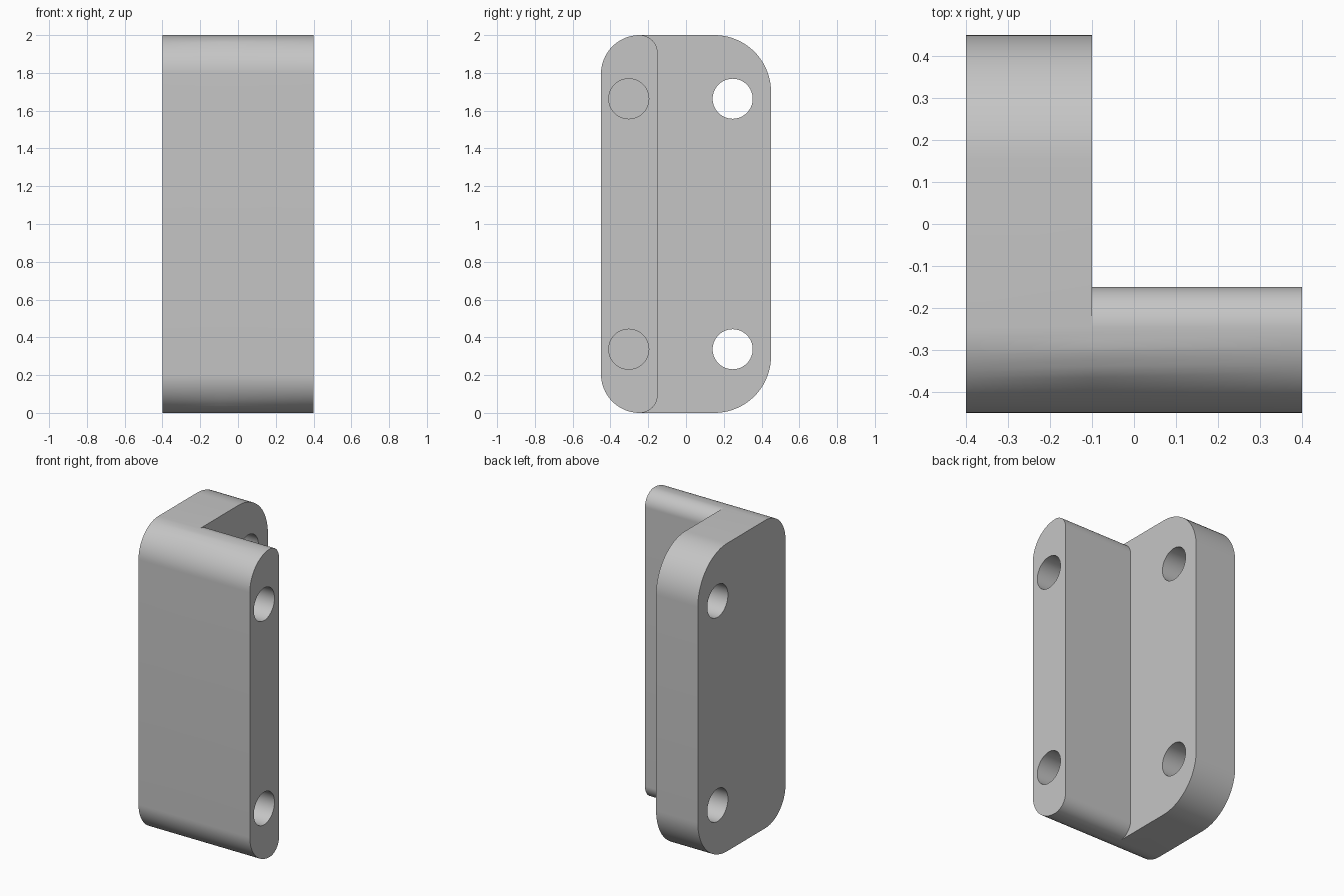
import bpy, bmesh
from math import pi, sin, cos

cube = bpy.data.objects.get("Cube")
if cube:
    bpy.data.objects.remove(cube, do_unlink=True)

HEIGHT = 2.0
X_LEFT, X_STEP, X_RIGHT = -0.4, -0.1, 0.4
Y_FRONT, Y_BAR, Y_BACK = -0.45, -0.15, 0.45
R_FRONT, R_BAR, R_BACK = 0.205, 0.095, 0.3
HOLE_R, HOLE_INSET, BLIND_DEPTH = 0.106, 0.337, 0.4

grey = bpy.data.materials.new("plain grey")
grey.use_nodes = True
colour = (0.56, 0.56, 0.56, 1)
grey.diffuse_color = colour
grey.node_tree.nodes["Principled BSDF"].inputs["Base Color"].default_value = colour


def rounded_profile(y0, y1, r0, r1, steps=20):
    """Outline in the YZ plane with radius r0 at the y0 side and r1 at the y1 side."""
    corners = [(y1 - r1, HEIGHT - r1, r1), (y0 + r0, HEIGHT - r0, r0),
               (y0 + r0, r0, r0), (y1 - r1, r1, r1)]
    points = []
    for quarter, (cy, cz, r) in enumerate(corners):
        for i in range(steps + 1):
            a = (quarter + i / steps) * pi / 2
            points.append((cy + r * cos(a), cz + r * sin(a)))
    return points


def circle_profile(cy, cz, r, steps=64):
    return [(cy + r * cos(2 * pi * i / steps), cz + r * sin(2 * pi * i / steps))
            for i in range(steps)]


def extrude_x(name, points, x0, x1):
    bm = bmesh.new()
    face = bm.faces.new([bm.verts.new((x0, y, z)) for y, z in points])
    result = bmesh.ops.extrude_face_region(bm, geom=[face])
    moved = [v for v in result["geom"] if isinstance(v, bmesh.types.BMVert)]
    bmesh.ops.translate(bm, verts=moved, vec=(x1 - x0, 0, 0))
    bmesh.ops.remove_doubles(bm, verts=bm.verts, dist=1e-5)
    bmesh.ops.recalc_face_normals(bm, faces=bm.faces)
    mesh = bpy.data.meshes.new(name)
    bm.to_mesh(mesh)
    bm.free()
    mesh.materials.append(grey)
    obj = bpy.data.objects.new(name, mesh)
    bpy.context.collection.objects.link(obj)
    return obj


def combine(target, other, operation):
    bpy.context.view_layer.objects.active = target
    mod = target.modifiers.new(operation.lower(), "BOOLEAN")
    mod.operation, mod.solver, mod.object = operation, "EXACT", other
    bpy.ops.object.modifier_apply(modifier=mod.name)
    bpy.data.objects.remove(other, do_unlink=True)


# Wide side plate and the front bar that joins it in an L
bracket = extrude_x("angle_bracket",
                    rounded_profile(Y_FRONT, Y_BACK, R_FRONT, R_BACK), X_LEFT, X_STEP)
bar = extrude_x("front_bar",
                rounded_profile(Y_FRONT, Y_BAR, R_FRONT, R_BAR), X_STEP, X_RIGHT)
combine(bracket, bar, "UNION")

# Through holes in the plate, blind holes in the end of the bar
for z in (HOLE_INSET, HEIGHT - HOLE_INSET):
    for name, y, x0, x1 in (("plate_hole", 0.247, X_LEFT - 0.1, X_STEP + 0.1),
                            ("bar_hole", -0.303, X_RIGHT - BLIND_DEPTH, X_RIGHT + 0.1)):
        cutter = extrude_x(name, circle_profile(y, z, HOLE_R), x0, x1)
        cutter.hide_render = True
        combine(bracket, cutter, "DIFFERENCE")

# Smooth the rounded corners and bores, keep the rims sharp
bpy.ops.object.select_all(action="DESELECT")
bracket.select_set(True)
bpy.context.view_layer.objects.active = bracket
bpy.ops.object.shade_smooth_by_angle(angle=pi / 6)
